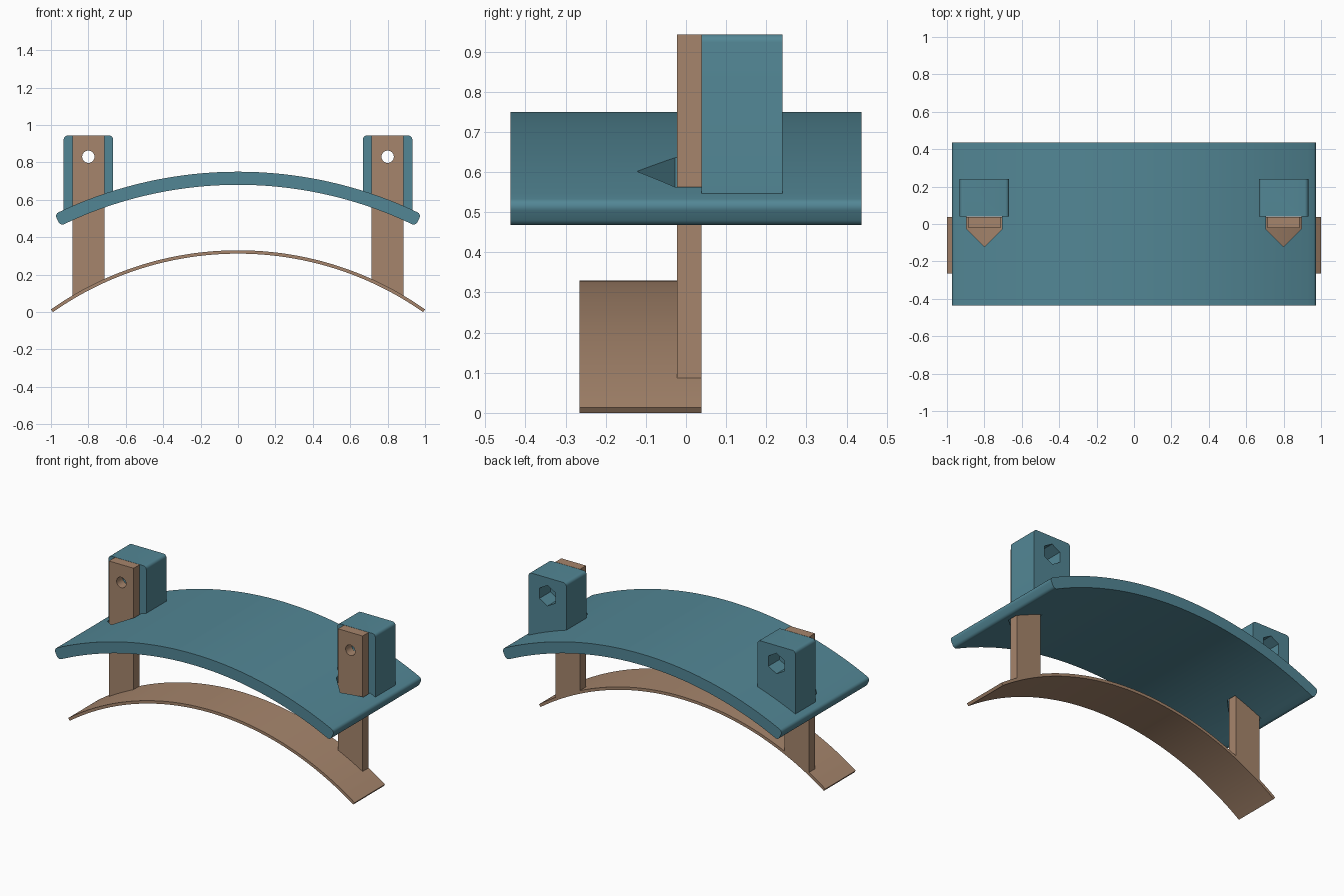
import bpy, bmesh
from math import sin, cos, asin, sqrt, pi, radians

if "Cube" in bpy.data.objects:
    bpy.data.objects.remove(bpy.data.objects["Cube"])


def material(name, rgb):
    m = bpy.data.materials.new(name)
    m.diffuse_color = (*rgb, 1)
    m.use_nodes = True
    m.node_tree.nodes["Principled BSDF"].inputs["Base Color"].default_value = m.diffuse_color
    return m


TEAL = material("teal", (0.085, 0.24, 0.30))
TAN = material("tan", (0.38, 0.235, 0.15))


def prism(name, profile, a, b, mat=None, axis="y"):
    """Extrude a closed profile: (x, z) along y, or (x, y) along z."""
    bm = bmesh.new()
    place = (lambda p, t: (p[0], t, p[1])) if axis == "y" else (lambda p, t: (p[0], p[1], t))
    lo = [bm.verts.new(place(p, a)) for p in profile]
    hi = [bm.verts.new(place(p, b)) for p in profile]
    n = len(profile)
    bm.faces.new(lo)
    bm.faces.new(hi)
    for i in range(n):
        j = (i + 1) % n
        bm.faces.new((lo[i], lo[j], hi[j], hi[i]))
    bmesh.ops.recalc_face_normals(bm, faces=bm.faces)
    me = bpy.data.meshes.new(name)
    bm.to_mesh(me)
    bm.free()
    ob = bpy.data.objects.new(name, me)
    bpy.context.collection.objects.link(ob)
    if mat:
        me.materials.append(mat)
    return ob


def boolean(target, tool, op):
    mod = target.modifiers.new(op, "BOOLEAN")
    mod.operation, mod.object, mod.solver = op, tool, "EXACT"
    bpy.ops.object.select_all(action="DESELECT")
    bpy.context.view_layer.objects.active = target
    target.select_set(True)
    bpy.ops.object.modifier_apply(modifier=mod.name)
    bpy.data.objects.remove(tool)


def ngon(cx, cz, r, n, start=0.0):
    return [(cx + r * cos(start + 2 * pi * i / n), cz + r * sin(start + 2 * pi * i / n))
            for i in range(n)]


def arch_profile(r_out, r_in, top, half_angle, fillet=0.0, seg=56):
    """Band between two arcs, apex at z = top, ends optionally rounded."""
    cz = top - r_out
    pts = []
    da = fillet / r_out
    inner = half_angle - da

    def arc(r, a0, a1):
        pts.extend((a0 + (a1 - a0) * i / seg, r) for i in range(seg + 1))

    def corner(a, r, start):
        for k in range(1, 6):
            t = radians(start - 15 * k)
            pts.append((a + da * cos(t), r + fillet * sin(t)))

    arc(r_out, -inner, inner)
    if fillet:
        corner(inner, r_out - fillet, 90)
        pts.append((half_angle, r_out - fillet))
        pts.append((half_angle, r_in + fillet))
        corner(inner, r_in + fillet, 0)
    arc(r_in, inner, -inner)
    if fillet:
        corner(-inner, r_in + fillet, -90)
        pts.append((-half_angle, r_in + fillet))
        pts.append((-half_angle, r_out - fillet))
        corner(-inner, r_out - fillet, 180)
    return [(r * sin(a), cz + r * cos(a)) for a, r in pts]


def post_profile(cx, half, top, r, cz, fillet=0.0):
    """Upright block whose foot follows an arc of radius r centred at z = cz."""
    foot = [cx - half + 2 * half * i / 8 for i in range(9)]
    pts = [(x, cz + sqrt(r * r - x * x)) for x in foot]
    if not fillet:
        return pts + [(cx + half, top), (cx - half, top)]
    for sx, start in ((1, 0), (-1, 90)):
        for k in range(7):
            t = radians(start + 15 * k)
            pts.append((cx + sx * (half - fillet) + fillet * cos(t),
                        top - fillet + fillet * sin(t)))
    return pts


TOP, HOLE_Z, POST_X = 0.943, 0.83, 0.80

# Curved upper plate and thin lower arch
plate = prism("curved_plate", arch_profile(2.23, 2.16, 0.75, 0.455, 0.022), -0.437, 0.437, TEAL)
arch = prism("lower_arch", arch_profile(1.74, 1.722, 0.33, asin(1 / 1.74)), -0.265, 0.038, TAN)

for s in (-1, 1):
    cx = s * POST_X
    # Backing block on the plate
    block = prism("block", post_profile(cx, 0.132, TOP, 2.195, -1.48, 0.02), 0.039, 0.24)
    boolean(plate, block, "UNION")
    # Pointed slot through the plate
    slot = [(cx - 0.095, 0.04), (cx - 0.095, -0.027), (cx, -0.122),
            (cx + 0.095, -0.027), (cx + 0.095, 0.04)]
    boolean(plate, prism("slot", slot, 0.3, 1.1, axis="z"), "DIFFERENCE")
    # Bolt hole and hexagonal nut pocket
    boolean(plate, prism("bolt", ngon(cx, HOLE_Z, 0.033, 32), -0.1, 0.3), "DIFFERENCE")
    boolean(plate, prism("nut", ngon(cx, HOLE_Z, 0.065, 6, pi / 2), 0.13, 0.3), "DIFFERENCE")
    # Upright strap rising from the arch through the slot
    strap = prism("strap", post_profile(cx, 0.086, TOP, 1.731, -1.41), -0.022, 0.038)
    boolean(arch, strap, "UNION")
    boolean(arch, prism("bolt", ngon(cx, HOLE_Z, 0.033, 32), -0.1, 0.3), "DIFFERENCE")

for ob in (plate, arch):
    bpy.ops.object.select_all(action="DESELECT")
    bpy.context.view_layer.objects.active = ob
    ob.select_set(True)
    bpy.ops.object.shade_smooth_by_angle(angle=radians(25))
